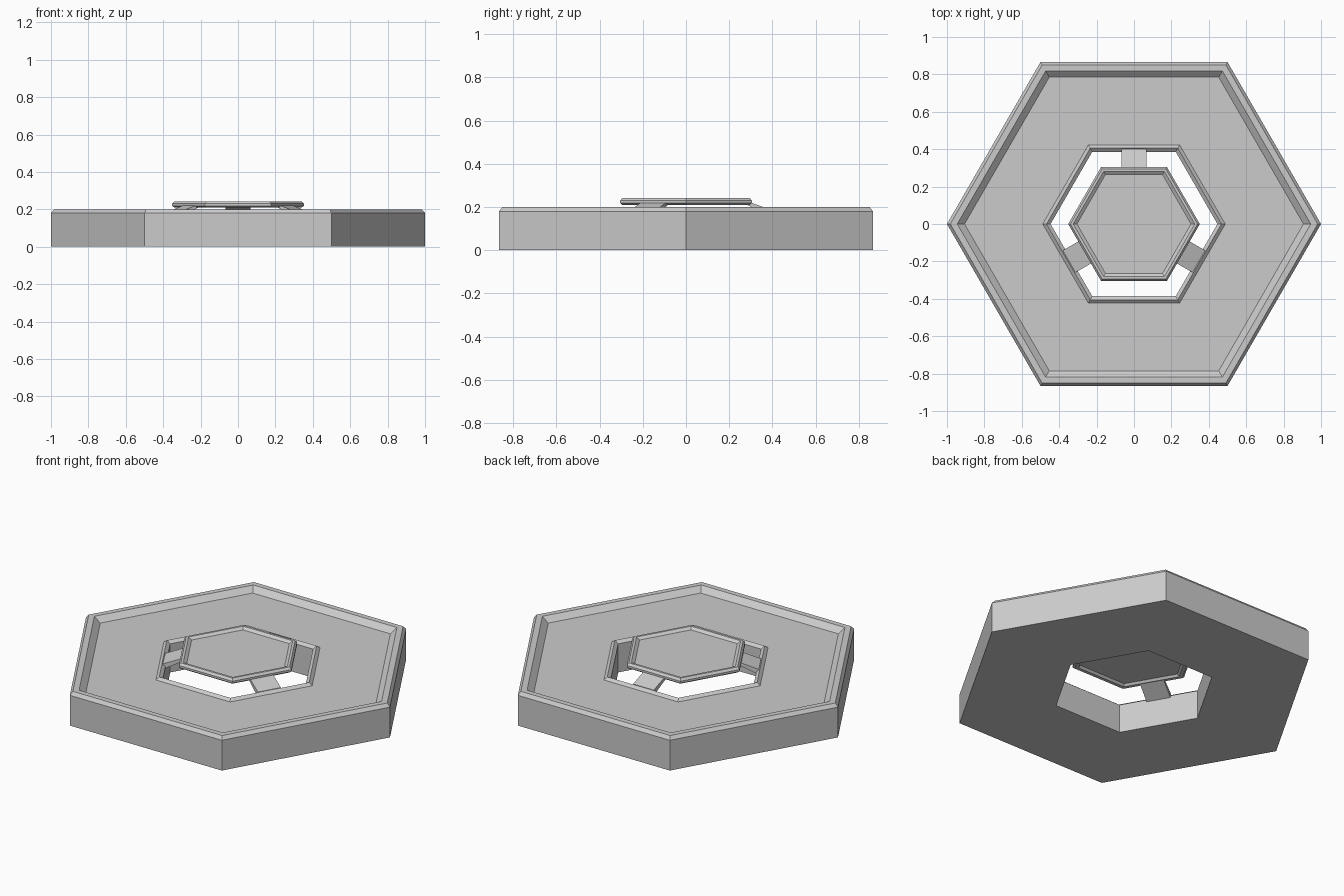
import bpy, bmesh
from math import cos, sin, pi, radians
from mathutils import Matrix

if "Cube" in bpy.data.objects:
    bpy.data.objects.remove(bpy.data.objects["Cube"])


def make_object(name, bm):
    bmesh.ops.recalc_face_normals(bm, faces=bm.faces)
    mesh = bpy.data.meshes.new(name)
    bm.to_mesh(mesh)
    bm.free()
    obj = bpy.data.objects.new(name, mesh)
    bpy.context.collection.objects.link(obj)
    return obj


def hex_lathe(name, profile, ring):
    """Sweep (radius, z) points around six corners; close as a ring or cap both ends."""
    bm = bmesh.new()
    loops = [[bm.verts.new((r * cos(k * pi / 3), r * sin(k * pi / 3), z))
              for k in range(6)] for r, z in profile]
    pairs = list(zip(loops, loops[1:]))
    if ring:
        pairs.append((loops[-1], loops[0]))
    else:
        bm.faces.new(loops[0])
        bm.faces.new(loops[-1])
    for a, b in pairs:
        for k in range(6):
            j = (k + 1) % 6
            bm.faces.new((a[k], a[j], b[j], b[k]))
    return make_object(name, bm)


# Outer frame: bevelled rim, recessed floor, small lip around the hole
hex_lathe("outer_frame", [
    (1.0, 0.0), (1.0, 0.18), (0.982, 0.2), (0.945, 0.2), (0.906, 0.17),
    (0.488, 0.17), (0.468, 0.185), (0.446, 0.17), (0.446, 0.0)], True)

# Centre plate: raised rim above and below a thin panel
hex_lathe("centre_plate", [
    (0.305, 0.222), (0.318, 0.21), (0.34, 0.21), (0.352, 0.218), (0.352, 0.23),
    (0.34, 0.243), (0.325, 0.243), (0.305, 0.23)], False)

# Three sloping spokes holding the plate
side = [(0.40, 0.185), (0.40, 0.152), (0.28, 0.212), (0.28, 0.228)]
for i, angle in enumerate((90, 210, 330)):
    bm = bmesh.new()
    a, b = [[bm.verts.new((d, w, z)) for d, z in side] for w in (-0.068, 0.068)]
    bm.faces.new(a)
    bm.faces.new(b)
    for k in range(4):
        j = (k + 1) % 4
        bm.faces.new((a[k], a[j], b[j], b[k]))
    bm.transform(Matrix.Rotation(radians(angle), 4, 'Z'))
    make_object(f"spoke_{i + 1}", bm)
